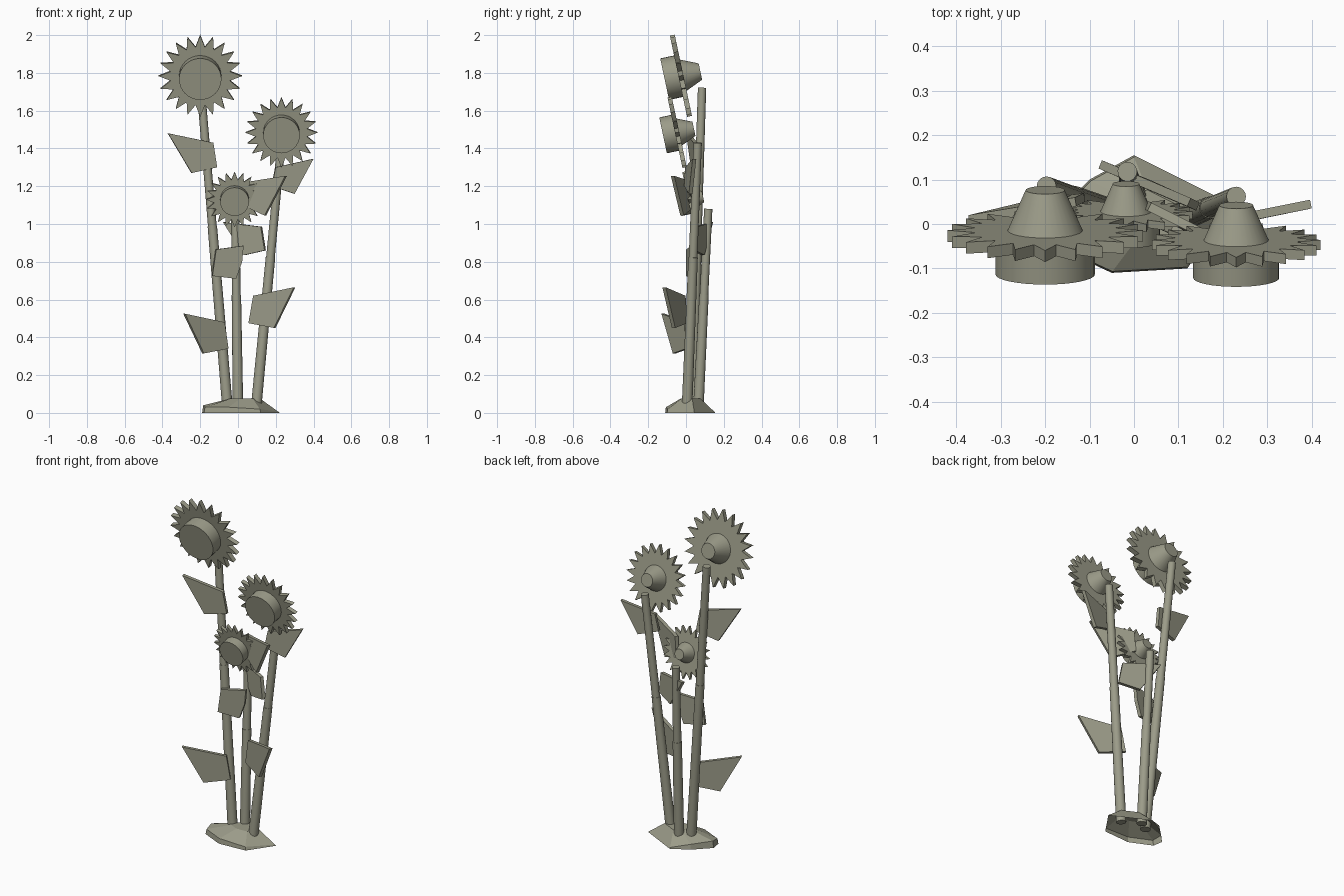
import bpy, bmesh, math
from mathutils import Vector, Matrix

default = bpy.data.objects.get("Cube")
if default:
    bpy.data.objects.remove(default)

# Single olive grey material
olive = bpy.data.materials.new("olive_grey")
olive.use_nodes = True
colour = (0.33, 0.33, 0.25, 1)
olive.diffuse_color = colour
olive.node_tree.nodes["Principled BSDF"].inputs["Base Color"].default_value = colour


def finish(name, bm, smooth=False, recalc=True):
    if recalc:
        bmesh.ops.recalc_face_normals(bm, faces=bm.faces)
    mesh = bpy.data.meshes.new(name)
    bm.to_mesh(mesh)
    bm.free()
    mesh.materials.append(olive)
    obj = bpy.data.objects.new(name, mesh)
    bpy.context.collection.objects.link(obj)
    if smooth:
        bpy.ops.object.select_all(action='DESELECT')
        obj.select_set(True)
        bpy.context.view_layer.objects.active = obj
        bpy.ops.object.shade_smooth_by_angle(angle=math.radians(35))
    return obj


def rod(name, start, end, r1, r2, sides=16):
    """Tapered cylinder between two points."""
    start, end = Vector(start), Vector(end)
    axis = end - start
    turn = axis.to_track_quat('Z', 'Y').to_matrix().to_4x4()
    bm = bmesh.new()
    bmesh.ops.create_cone(bm, cap_ends=True, segments=sides, radius1=r1, radius2=r2,
                          depth=axis.length,
                          matrix=Matrix.Translation((start + end) / 2) @ turn)
    return finish(name, bm, smooth=True)


def prism(name, points, offset, matrix=Matrix()):
    """Closed plate made by pushing a flat outline along an offset."""
    bm = bmesh.new()
    face = bm.faces.new([bm.verts.new(p) for p in points])
    back = bmesh.ops.extrude_face_region(bm, geom=[face], use_keep_orig=True)["geom"]
    bmesh.ops.translate(bm, vec=offset,
                        verts=[g for g in back if isinstance(g, bmesh.types.BMVert)])
    bm.transform(matrix)
    return finish(name, bm)


def flower(name, centre, radius, spikes=20):
    """Spiky petal ring with a seed disc in front and a tapered cup behind."""
    tilt = math.radians(12)
    centre = Vector(centre)
    front = Vector((0, -math.cos(tilt), -math.sin(tilt)))
    half = 0.06 * radius
    outline = []
    for i in range(spikes * 2):
        a = math.pi * i / spikes
        r = radius * (1 if i % 2 == 0 else 0.72)
        outline.append((r * math.sin(a), -half, r * math.cos(a)))
    prism(name + "_petals", outline, (0, 2 * half, 0),
          Matrix.Translation(centre) @ Matrix.Rotation(tilt, 4, 'X'))
    rod(name + "_seed_disc", centre, centre + front * radius * 0.4,
        radius * 0.51, radius * 0.51, 32)
    rod(name + "_cup", centre, centre - front * radius * 0.48,
        radius * 0.41, radius * 0.2, 32)


def stem(name, foot, top):
    """Stem of two lengths, the upper one thinner."""
    foot, top = Vector(foot), Vector(top)
    joint = foot.lerp(top, 0.57)
    rod(name + "_lower", foot, joint, 0.028, 0.025)
    rod(name + "_upper", joint, top, 0.023, 0.022)


# Flowers and stems
flower("tall_flower", (-0.2, -0.027, 1.785), 0.22)
flower("middle_flower", (0.23, -0.047, 1.485), 0.19)
flower("short_flower", (-0.018, 0.02, 1.13), 0.15)
stem("tall_stem", (-0.055, 0.03, 0.02), (-0.197, 0.085, 1.72))
stem("middle_stem", (0.095, 0.005, 0.02), (0.23, 0.062, 1.43))
stem("short_stem", (0, 0.065, 0.02), (-0.015, 0.118, 1.08))

# Leaves: tip, inner top, inner bottom, lower point
leaves = {
    "tall_upper_leaf": [(-.37, 0, 1.48), (-.13, .04, 1.43), (-.11, .05, 1.3), (-.245, .03, 1.27)],
    "tall_lower_leaf": [(-.28, -.13, .525), (-.07, -.01, .48), (-.05, 0, .34), (-.18, -.07, .315)],
    "middle_upper_leaf": [(.4, .035, 1.345), (.2, -.005, 1.3), (.18, -.01, 1.2), (.3, .015, 1.16)],
    "middle_lower_leaf": [(.295, -.125, .665), (.08, -.02, .62), (.055, -.01, .475), (.19, -.075, .45)],
    "short_upper_leaf": [(.25, -.08, 1.255), (.03, .03, 1.22), (.02, .035, 1.1), (.14, -.03, 1.045)],
    "short_back_leaf": [(-.08, .125, 1.01), (.12, .04, .985), (.14, .03, .86), (.03, .08, .835)],
    "short_front_leaf": [(-.115, 0, .865), (.03, .03, .885), (.022, .03, .8), (-.01, .025, .71), (-.135, 0, .725)],
}
for name, points in leaves.items():
    edge_a = Vector(points[1]) - Vector(points[0])
    edge_b = Vector(points[-1]) - Vector(points[0])
    normal = edge_a.cross(edge_b).normalized()
    if normal.y < 0:
        normal = -normal
    prism(name, points, normal * 0.02)

# Faceted mound, open underneath
rim = [(-.19, .01, .04), (-.1, .1, .03), (0, .155, .006), (.22, .045, .006),
       (.12, -.1, .02), (-.05, -.11, .03), (-.18, -.05, .03)]
bm = bmesh.new()
rings = [[bm.verts.new((x, y, 0)) for x, y, z in rim],
         [bm.verts.new((x * .97, y * .97, z)) for x, y, z in rim],
         [bm.verts.new((.03 + x * .4, .015 + y * .4, .075)) for x, y, z in rim]]
for low, high in zip(rings, rings[1:]):
    for i in range(len(rim)):
        j = (i + 1) % len(rim)
        bm.faces.new((low[i], low[j], high[j], high[i]))
bm.faces.new(rings[-1])
finish("mound", bm)
